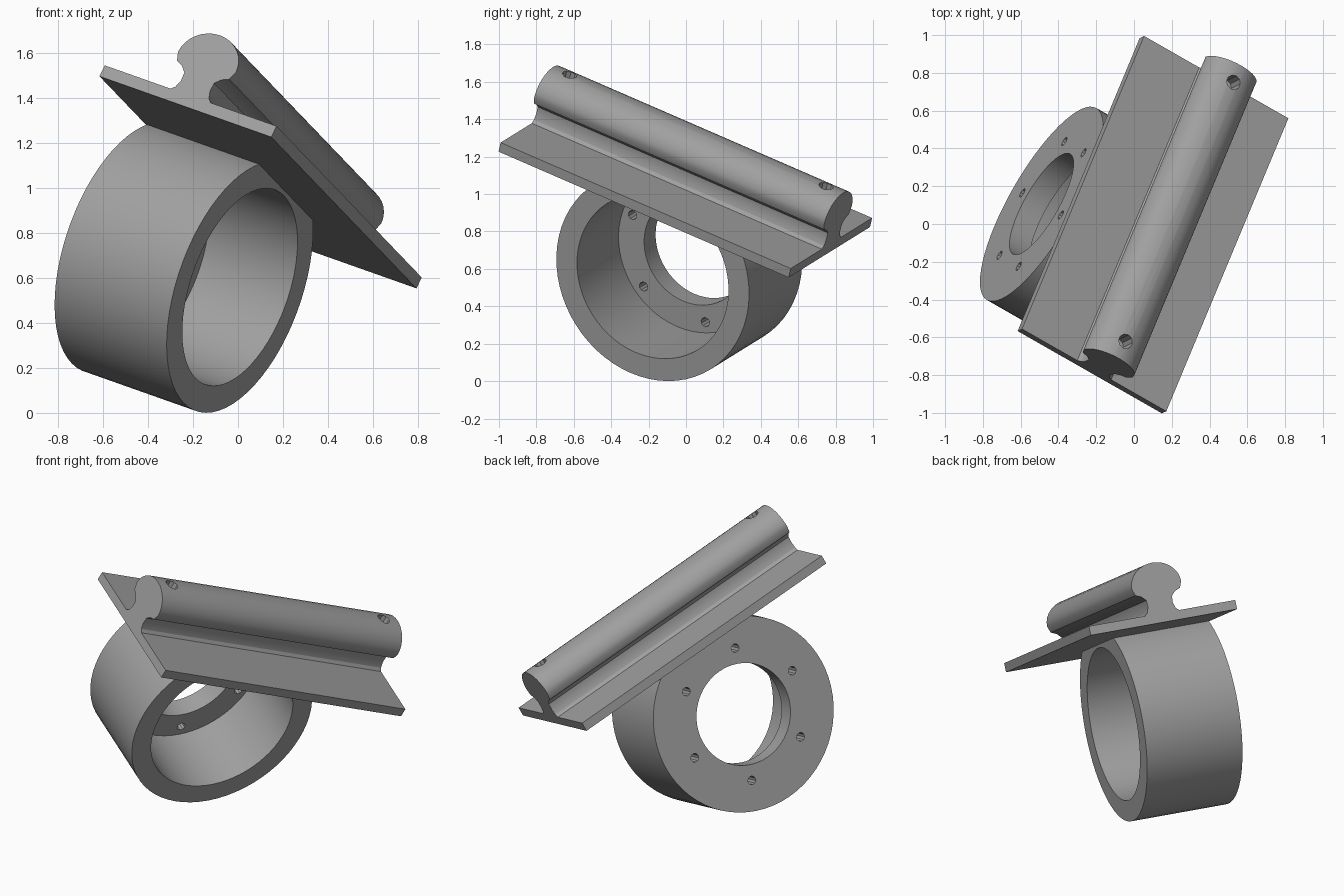
import bpy, bmesh
from math import cos, sin, pi, radians
from mathutils import Matrix, Vector

if "Cube" in bpy.data.objects:
    bpy.data.objects.remove(bpy.data.objects["Cube"])

# Tilted frame: local x = cup axis, y = rail direction, z = plate normal
along = Vector((0.357, 0.857, -0.372)).normalized()
axis = Vector((0.822, -0.493, -0.285))
axis = (axis - along * axis.dot(along)).normalized()
normal = axis.cross(along)
frame = Matrix((axis, along, normal)).transposed().to_4x4()
frame.translation = (0.108, 0.0, 1.065)

grey = bpy.data.materials.new("plain_grey")
grey.use_nodes = True
color = (0.35, 0.35, 0.35, 1)
grey.diffuse_color = color
grey.node_tree.nodes["Principled BSDF"].inputs["Base Color"].default_value = color

LENGTH, WIDTH = 1.81, 0.92
CUP_Z, CUP_BACK, CUP_FRONT = -0.524, -0.45, 0.15
OUTER, INNER, HOLE, FLOOR = 0.585, 0.46, 0.305, 0.13


def finish(name, bm):
    bmesh.ops.recalc_face_normals(bm, faces=bm.faces)
    mesh = bpy.data.meshes.new(name)
    bm.to_mesh(mesh)
    bm.free()
    obj = bpy.data.objects.new(name, mesh)
    bpy.context.collection.objects.link(obj)
    mesh.materials.append(grey)
    obj.matrix_world = frame
    return obj


def select(obj):
    bpy.ops.object.select_all(action='DESELECT')
    obj.select_set(True)
    bpy.context.view_layer.objects.active = obj


def extrude_profile(name, points, length):
    """Extrude an (x, z) outline along the rail direction."""
    bm = bmesh.new()
    face = bm.faces.new([bm.verts.new((x, -length / 2, z)) for x, z in points])
    new = bmesh.ops.extrude_face_region(bm, geom=[face])["geom"]
    moved = [v for v in new if isinstance(v, bmesh.types.BMVert)]
    bmesh.ops.translate(bm, verts=moved, vec=(0, length, 0))
    return finish(name, bm)


def drill(obj, centers, radius, depth, turn):
    """Cut small round screw holes."""
    bm = bmesh.new()
    for c in centers:
        bmesh.ops.create_cone(bm, cap_ends=True, segments=10, radius1=radius,
                              radius2=radius, depth=depth,
                              matrix=Matrix.Translation(c) @ turn)
    cutter = finish("screw_hole_cutter", bm)
    cutter.hide_render = True
    mod = obj.modifiers.new("screw_holes", 'BOOLEAN')
    mod.operation, mod.solver, mod.object = 'DIFFERENCE', 'EXACT', cutter
    select(obj)
    bpy.ops.object.modifier_apply(modifier=mod.name)
    bpy.data.objects.remove(cutter)


# Cup: stepped ring section spun round its axis
section = [(CUP_BACK, HOLE), (CUP_BACK, OUTER), (CUP_FRONT, OUTER),
           (CUP_FRONT, INNER), (CUP_BACK + FLOOR, INNER), (CUP_BACK + FLOOR, HOLE)]
bm = bmesh.new()
SEG = 64
rings = [[bm.verts.new((x, r * cos(2 * pi * i / SEG), CUP_Z + r * sin(2 * pi * i / SEG)))
          for x, r in section] for i in range(SEG)]
for a, b in zip(rings, rings[1:] + rings[:1]):
    for k in range(len(section)):
        j = (k + 1) % len(section)
        bm.faces.new((a[k], a[j], b[j], b[k]))
# Trim the top of the cup inside the plate
cut = bmesh.ops.bisect_plane(bm, geom=bm.verts[:] + bm.edges[:] + bm.faces[:],
                             plane_co=(0, 0, -0.02), plane_no=(0, 0, 1), clear_outer=True)
rim = [e for e in cut["geom_cut"] if isinstance(e, bmesh.types.BMEdge)]
bmesh.ops.contextual_create(bm, geom=rim)
cup = finish("cup", bm)
ring = [(CUP_BACK + FLOOR / 2, 0.4 * cos(radians(113 + 60 * i)),
         CUP_Z + 0.4 * sin(radians(113 + 60 * i))) for i in range(6)]
drill(cup, ring, 0.026, 0.3, Matrix.Rotation(pi / 2, 4, 'Y'))

# Flat mounting plate
w = WIDTH / 2
plate = extrude_profile("mounting_plate", [(-w, -0.045), (w, -0.045), (w, 0.01), (-w, 0.01)], LENGTH)

# Rail: flared foot, narrow neck and rounded head, mirrored across the middle
half = [(0.12, 0.0), (0.09, 0.025), (0.078, 0.06), (0.08, 0.1), (0.105, 0.125), (0.14, 0.14)]
half += [(0.155 * cos(t * pi / 16), 0.18 + 0.135 * sin(t * pi / 16)) for t in range(9)]
outline = half + [(-x, z) for x, z in reversed(half[:-1])]
rail = extrude_profile("rail", outline, LENGTH)
drill(rail, [(0, s * 0.8, 0.3) for s in (-1, 1)], 0.04, 0.2, Matrix.Identity(4))

for obj in (cup, plate, rail):
    select(obj)
    bpy.ops.object.shade_smooth_by_angle(angle=radians(30))
